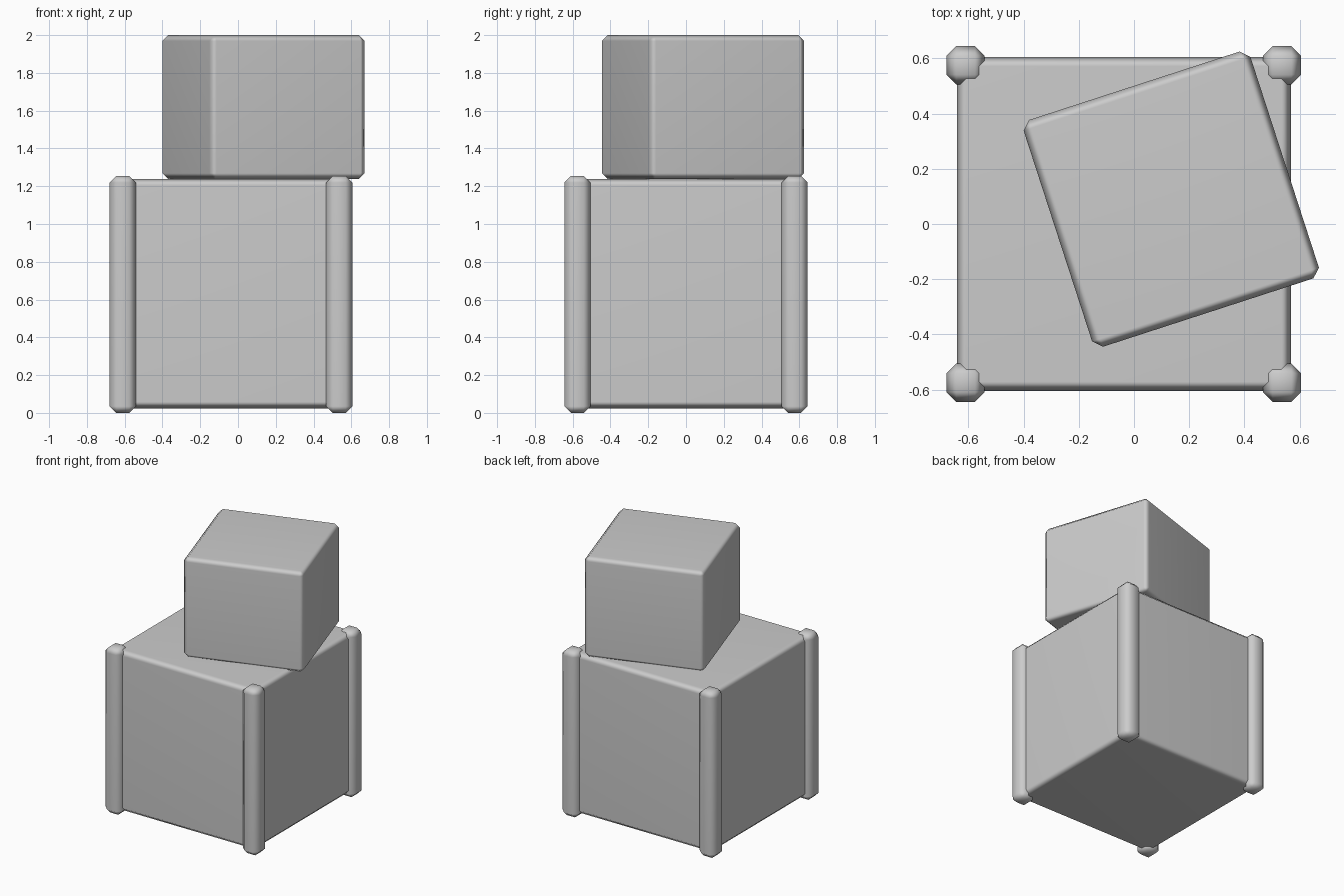
import bpy
import math

if "Cube" in bpy.data.objects:
    bpy.data.objects.remove(bpy.data.objects["Cube"])


def bevelled_box(name, centre, size, bevel, turn=0.0):
    """Box with single-segment chamfers and softly shaded edges."""
    bpy.ops.mesh.primitive_cube_add(size=1, location=centre)
    ob = bpy.context.object
    ob.name = name
    ob.scale = size
    bpy.ops.object.transform_apply(location=False, rotation=False, scale=True)
    ob.rotation_euler.z = turn
    mod = ob.modifiers.new("chamfer", 'BEVEL')
    mod.width = bevel
    mod.segments = 1
    mod.limit_method = 'NONE'
    for poly in ob.data.polygons:
        poly.use_smooth = True
    # keep the big faces flat while the chamfers blend
    normals = ob.modifiers.new("flat_faces", 'WEIGHTED_NORMAL')
    normals.keep_sharp = True
    return ob


# large lower crate
CX = -0.037
bevelled_box("lower_crate", (CX, 0, 0.632), (1.21, 1.21, 1.215), 0.034)

# corner posts, standing slightly proud of the crate
for sx, side in ((-1, "left"), (1, "right")):
    for sy, end in ((-1, "front"), (1, "back")):
        bevelled_box(f"corner_post_{end}_{side}",
                     (CX + sx * 0.573, sy * 0.575, 0.627),
                     (0.138, 0.138, 1.254), 0.035)

# smaller crate set askew on top
bevelled_box("upper_crate", (0.135, 0.09, 1.619), (0.864, 0.864, 0.762),
             0.031, math.radians(18))
